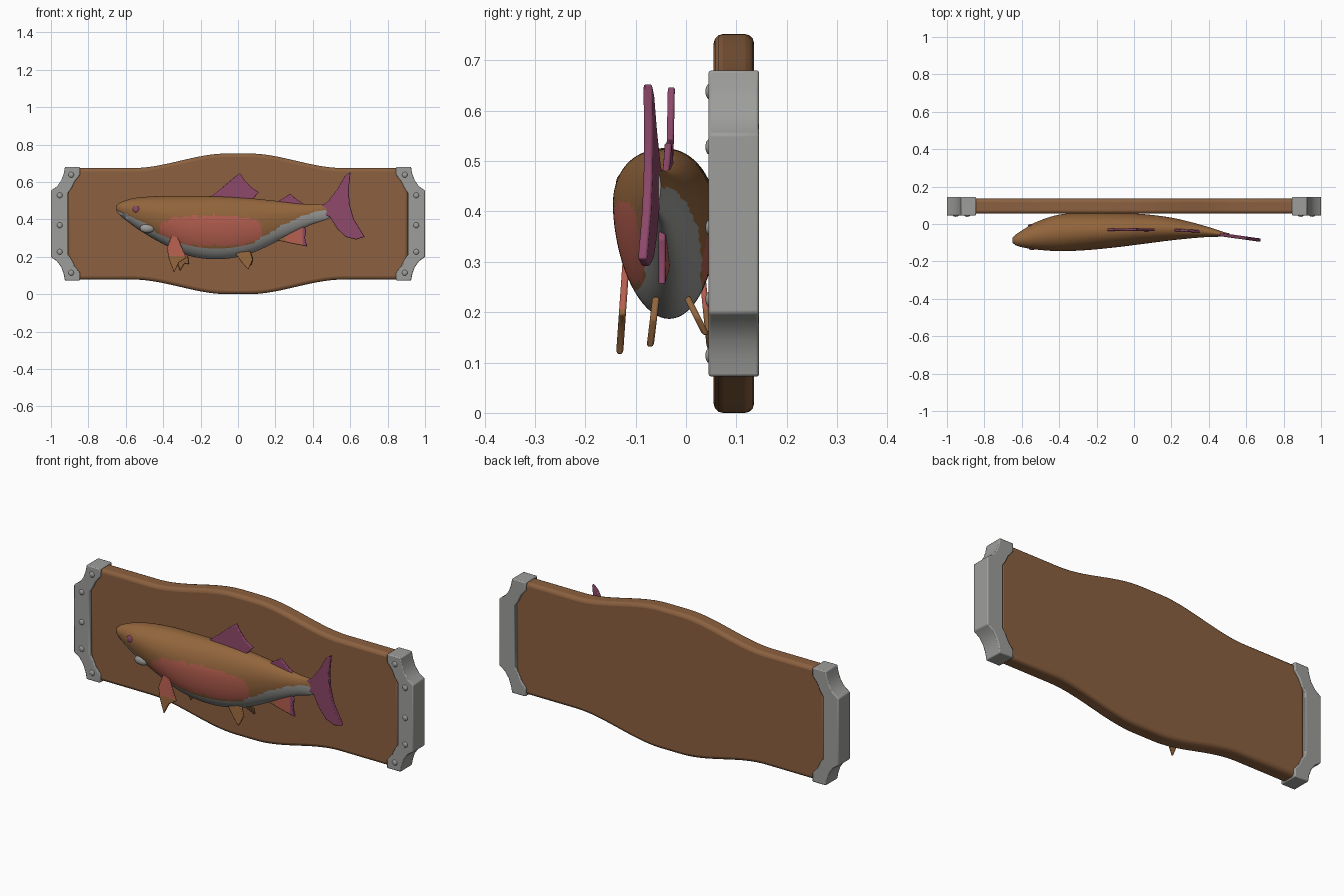
import bpy, bmesh, math
from mathutils import Vector

if "Cube" in bpy.data.objects:
    bpy.data.objects.remove(bpy.data.objects["Cube"])


def material(name, rgb):
    m = bpy.data.materials.new(name)
    m.diffuse_color = (*rgb, 1)
    m.use_nodes = True
    m.node_tree.nodes["Principled BSDF"].inputs["Base Color"].default_value = m.diffuse_color
    return m


WOOD = material("wood brown", (0.26, 0.118, 0.050))
SKIN = material("fish brown", (0.29, 0.130, 0.045))
METAL = material("metal grey", (0.34, 0.34, 0.33))
BELLY = material("belly grey", (0.33, 0.33, 0.32))
PINK = material("salmon pink", (0.47, 0.115, 0.08))
PURPLE = material("fin purple", (0.27, 0.065, 0.145))
CZ = 0.376


def finish(bm, name, mats, angle=40, bevel=0, segments=2):
    """Turn a bmesh into an object with smooth shading and optional bevel."""
    bmesh.ops.recalc_face_normals(bm, faces=bm.faces)
    me = bpy.data.meshes.new(name)
    bm.to_mesh(me)
    bm.free()
    for m in mats:
        me.materials.append(m)
    me.polygons.foreach_set("use_smooth", [True] * len(me.polygons))
    me.set_sharp_from_angle(angle=math.radians(angle))
    ob = bpy.data.objects.new(name, me)
    bpy.context.collection.objects.link(ob)
    if bevel:
        b = ob.modifiers.new("bevel", "BEVEL")
        b.width, b.segments = bevel, segments
        b.limit_method, b.angle_limit = "ANGLE", math.radians(40)
    return ob


def slab(points, y0, y1):
    """Extrude an x-z outline between two depths."""
    bm = bmesh.new()
    face = bm.faces.new([bm.verts.new((x, y0, z)) for x, z in points])
    ext = bmesh.ops.extrude_face_region(bm, geom=[face])
    for v in ext["geom"]:
        if isinstance(v, bmesh.types.BMVert):
            v.co.y = y1
    return bm


def sample(table, x):
    """Smooth interpolation of table rows (x, a, b, ...)."""
    n = len(table)
    i = max(k for k in range(n - 1) if table[k][0] <= x or k == 0)
    p = [table[min(max(i + k, 0), n - 1)] for k in (-1, 0, 1, 2)]
    h = p[2][0] - p[1][0]
    t = min(max((x - p[1][0]) / h, 0), 1)
    out = []
    for c in range(1, len(p[0])):
        m1 = (p[2][c] - p[0][c]) / (p[2][0] - p[0][0]) * h
        m2 = (p[3][c] - p[1][c]) / (p[3][0] - p[1][0]) * h
        out.append((2*t**3 - 3*t*t + 1) * p[1][c] + (t**3 - 2*t*t + t) * m1
                   + (3*t*t - 2*t**3) * p[2][c] + (t**3 - t*t) * m2)
    return out


# Board with a bulge in the middle of both long edges
def half_height(x):
    t = min(max((0.56 - abs(x)) / 0.5, 0), 1)
    return 0.298 + 0.078 * t * t * (3 - 2 * t)


xs = [-0.91] + [-0.56 + 1.12 * i / 40 for i in range(41)] + [0.91]
edge = [(x, CZ + half_height(x)) for x in xs]
edge += [(x, CZ - half_height(x)) for x in reversed(xs)]
finish(slab(edge, 0.055, 0.135), "board", [WOOD], bevel=0.018, segments=3)

# Metal end caps and their rivets
outer = [(0.845, 0.304), (0.925, 0.304), (0.932, 0.268), (0.945, 0.232),
         (0.968, 0.2), (1.0, 0.178)]
inner = [(0.908, 0.165), (0.89, 0.19), (0.872, 0.228), (0.845, 0.26)]
half = outer + [(x, -z) for x, z in reversed(outer)]
half += [(x, -z) for x, z in reversed(inner)] + inner
for s, side in ((-1, "left"), (1, "right")):
    finish(slab([(s * x, CZ + z) for x, z in half], 0.045, 0.145),
           side + "_end_cap", [METAL], bevel=0.005)
    bm = bmesh.new()
    for x, z in ((0.892, 0.262), (0.953, 0.152), (0.953, -0.008),
                 (0.953, -0.15), (0.892, -0.262)):
        r = bmesh.ops.create_uvsphere(bm, u_segments=16, v_segments=10, radius=0.015)
        for v in r["verts"]:
            v.co = Vector((s * x + v.co.x, 0.046 + v.co.y * 0.5, CZ + z + v.co.z))
    finish(bm, side + "_rivets", [METAL])

# Fish body: x, top, bottom, front depth, back depth
BODY = [(-0.65, 0.474, 0.445, -0.10, -0.075), (-0.63, 0.49, 0.42, -0.115, -0.055),
        (-0.58, 0.508, 0.38, -0.128, -0.022), (-0.52, 0.518, 0.337, -0.137, 0.012),
        (-0.40, 0.525, 0.268, -0.145, 0.05), (-0.26, 0.525, 0.205, -0.14, 0.06),
        (-0.10, 0.522, 0.187, -0.125, 0.06), (0.06, 0.513, 0.215, -0.105, 0.052),
        (0.22, 0.497, 0.287, -0.085, 0.03), (0.385, 0.480, 0.368, -0.07, -0.012),
        (0.48, 0.483, 0.402, -0.067, -0.043), (0.51, 0.475, 0.42, -0.062, -0.05)]
# Upper limit of the grey belly along the body
GREY = [(-0.65, 0.447), (-0.52, 0.39), (-0.41, 0.315), (-0.28, 0.262), (-0.10, 0.246),
        (0.064, 0.27), (0.22, 0.358), (0.385, 0.433), (0.51, 0.452)]


def body_colour(c):
    wave = 0.004 * math.sin(c.x * 60) + 0.003 * math.sin(c.x * 113)
    grey = sample(GREY, c.x)[0]
    if c.z < grey + wave * 0.5:
        return 1
    px, pz = abs((c.x + 0.145) / 0.275), abs((c.z - 0.338 + wave) / 0.08)
    return 2 if px ** 3 + pz ** 3 < 1 else 0


bm = bmesh.new()
NX, NR = 130, 72
rings = []
for i in range(NX + 1):
    x = -0.65 + 1.16 * i / NX
    top, bot, yf, yb = sample(BODY, x)
    zc, yc, w = bot + 0.58 * (top - bot), (yf + yb) / 2, (yb - yf) / 2
    ring = []
    for k in range(NR):
        a = 2 * math.pi * k / NR
        y, z = w * math.cos(a), math.sin(a)
        z = zc + z * ((top - zc) if z > 0 else (zc - bot))
        # mouth groove below the snout
        gap = abs(z - (0.447 - 0.6 * (x + 0.65)))
        if x < -0.59 and gap < 0.006:
            y *= 0.8
        ring.append(bm.verts.new((x, yc + y, z)))
    rings.append(ring)
for a, b in zip(rings, rings[1:]):
    for k in range(NR):
        bm.faces.new((a[k], a[k - 1], b[k - 1], b[k]))
bm.faces.new(rings[0])
bm.faces.new(rings[-1])
for f in bm.faces:
    f.material_index = body_colour(f.calc_center_median())
finish(bm, "fish_body", [SKIN, BELLY, PINK], angle=60)


def blob(name, loc, size, mat):
    bm = bmesh.new()
    bmesh.ops.create_uvsphere(bm, u_segments=20, v_segments=12, radius=1)
    for v in bm.verts:
        v.co = Vector([v.co[i] * size[i] + loc[i] for i in range(3)])
    finish(bm, name, [mat])


# Eyes and gill covers
blob("front_eye", (-0.545, -0.131, 0.454), (0.018, 0.008, 0.018), PURPLE)
blob("back_eye", (-0.55, -0.008, 0.454), (0.018, 0.008, 0.018), PURPLE)
blob("front_gill_plate", (-0.485, -0.118, 0.352), (0.04, 0.018, 0.024), BELLY)


def fin(name, pts, base, slope_x, slope_z, mats, axis=0, cuts=(), thick=0.014):
    """Flat fin leaning in depth; colour bands split at cuts along an axis."""
    bm = slab(pts, -thick / 2, thick / 2)
    for c in cuts:
        co, no = [0, 0, 0], [0, 0, 0]
        co[axis], no[axis] = c, 1
        bmesh.ops.bisect_plane(bm, geom=bm.verts[:] + bm.edges[:] + bm.faces[:],
                               plane_co=co, plane_no=no)
    for f in bm.faces:
        f.material_index = sum(f.calc_center_median()[axis] > c for c in cuts)
    x0, z0 = pts[0]
    for v in bm.verts:
        v.co.y += base + slope_x * (v.co.x - x0) + slope_z * (v.co.z - z0)
    finish(bm, name, mats, bevel=0.004)


# Fins along the centre line
fin("dorsal_fin", [(-0.17, 0.50), (-0.09, 0.565), (-0.02, 0.625), (0.012, 0.648),
                   (0.035, 0.61), (0.07, 0.572), (0.112, 0.545), (0.085, 0.515),
                   (0.06, 0.49)], -0.032, 0, 0.02, [PURPLE])
fin("small_back_fin", [(0.19, 0.48), (0.24, 0.512), (0.28, 0.537), (0.31, 0.51),
                       (0.37, 0.47)], -0.03, -0.06, 0, [PURPLE])
fin("tail_fin", [(0.43, 0.46), (0.48, 0.495), (0.53, 0.56), (0.57, 0.63), (0.602, 0.654),
                 (0.592, 0.56), (0.597, 0.48), (0.62, 0.40), (0.678, 0.306),
                 (0.63, 0.292), (0.575, 0.306), (0.53, 0.35), (0.49, 0.415), (0.43, 0.43)],
    -0.052, -0.14, 0, [PURPLE], thick=0.018)
fin("anal_fin", [(0.2, 0.29), (0.28, 0.272), (0.37, 0.255), (0.358, 0.30),
                 (0.365, 0.345), (0.33, 0.39), (0.25, 0.35)], -0.038, -0.06, 0,
    [SKIN, PINK, PURPLE], cuts=(0.25, 0.345))

# Paired fins
fin("front_pectoral_fin", [(-0.355, 0.315), (-0.38, 0.245), (-0.37, 0.19), (-0.342, 0.115),
                           (-0.315, 0.17), (-0.275, 0.195), (-0.30, 0.25), (-0.325, 0.31)],
    -0.118, 0, 0.07, [SKIN, PINK], axis=2, cuts=(0.205,))
fin("back_pectoral_fin", [(-0.34, 0.30), (-0.35, 0.24), (-0.31, 0.125), (-0.285, 0.165),
                          (-0.262, 0.16), (-0.27, 0.22), (-0.29, 0.28)],
    0.03, 0, -0.10, [SKIN, PINK], axis=2, cuts=(0.205,), thick=0.012)
fin("front_pelvic_fin", [(-0.02, 0.225), (0.02, 0.17), (0.055, 0.13), (0.08, 0.185),
                         (0.065, 0.23)], -0.06, 0, 0.12, [SKIN])
fin("back_pelvic_fin", [(0.0, 0.228), (0.035, 0.185), (0.07, 0.153), (0.082, 0.19),
                        (0.065, 0.232)], 0.003, 0, -0.5, [SKIN])
